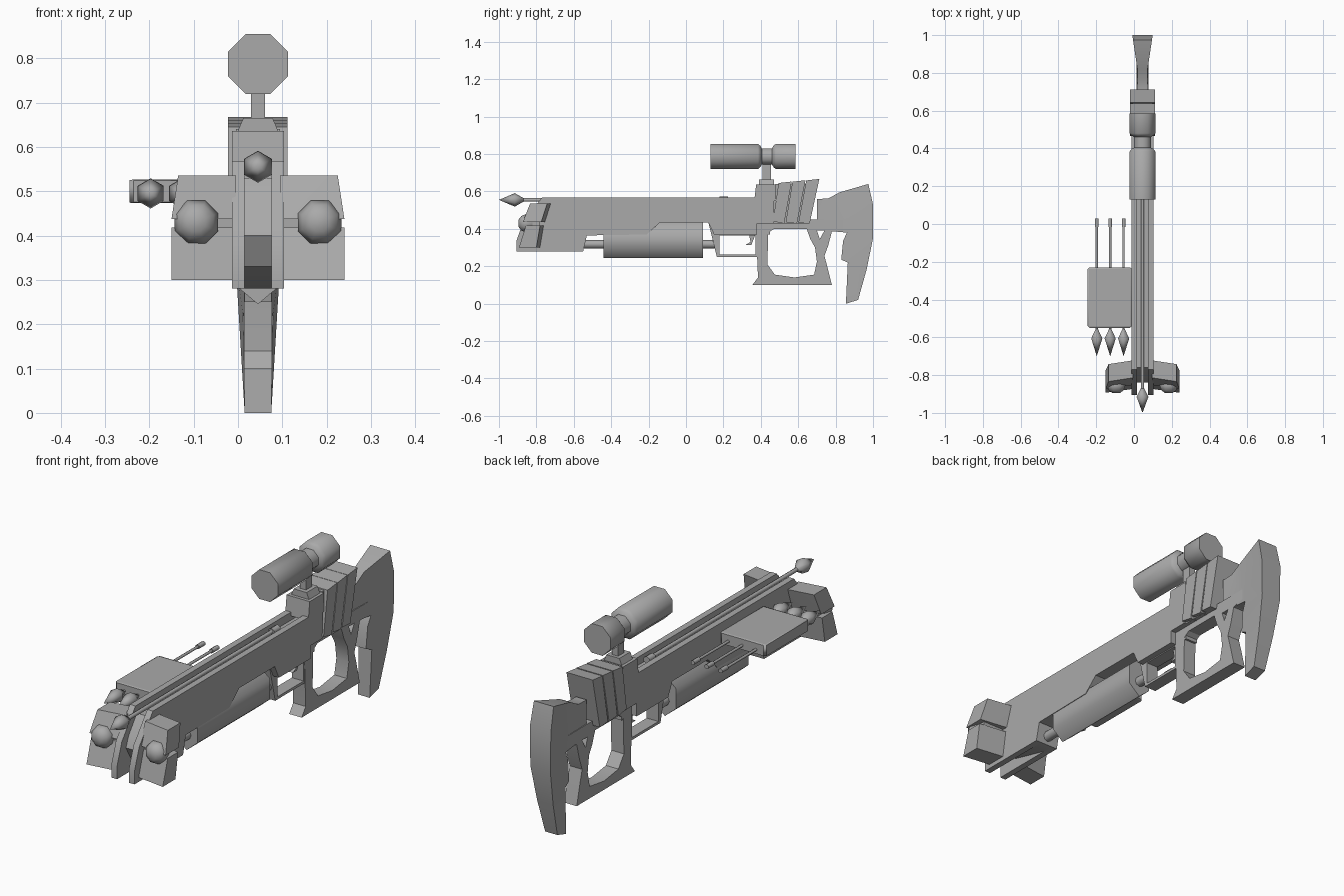
import bpy, bmesh, math
from mathutils import Vector

if "Cube" in bpy.data.objects:
    bpy.data.objects.remove(bpy.data.objects["Cube"], do_unlink=True)

CX = 0.045  # centre plane of the weapon

grey = bpy.data.materials.new("plain grey")
grey.use_nodes = True
grey.diffuse_color = (0.4, 0.4, 0.4, 1)
grey.node_tree.nodes["Principled BSDF"].inputs["Base Color"].default_value = (0.4, 0.4, 0.4, 1)


def finish(name, bm, angle=30):
    bmesh.ops.recalc_face_normals(bm, faces=bm.faces)
    for f in bm.faces:
        f.smooth = True
    for e in bm.edges:
        e.smooth = e.calc_face_angle(0) < math.radians(angle)
    mesh = bpy.data.meshes.new(name)
    bm.to_mesh(mesh)
    bm.free()
    mesh.materials.append(grey)
    ob = bpy.data.objects.new(name, mesh)
    bpy.context.collection.objects.link(ob)
    return ob


def prism(name, loops, x0, x1, half_width=None):
    """Side outline (y, z), optionally with holes, extruded across x."""
    bm = bmesh.new()
    edges = []
    for loop in loops:
        vs = [bm.verts.new((x0, y, z)) for y, z in loop]
        edges += [bm.edges.new((vs[i - 1], vs[i])) for i in range(len(vs))]
    bmesh.ops.triangle_fill(bm, edges=edges, use_beauty=True, use_dissolve=False)
    ext = bmesh.ops.extrude_face_region(bm, geom=bm.faces[:])
    for v in ext["geom"]:
        if isinstance(v, bmesh.types.BMVert):
            v.co.x = x1
    if half_width:
        for v in bm.verts:
            side = 1 if v.co.x > CX else -1
            v.co.x = CX + side * half_width(v.co.y, v.co.z)
    return finish(name, bm)


def centred(name, loops, half, half_width=None):
    return prism(name, loops, CX - half, CX + half, half_width)


def hull(name, points):
    bm = bmesh.new()
    for p in points:
        bm.verts.new(p)
    bmesh.ops.convex_hull(bm, input=bm.verts)
    return finish(name, bm)


def box(name, x, y, z):
    return hull(name, [(a, b, c) for a in x for b in y for c in z])


def lathe(name, x, z, rings, sides=8, turn=0.0, flat=1.0, angle=65):
    """Rings of (y, radius) swept round an axis along y."""
    bm = bmesh.new()
    rows = []
    for y, r in rings:
        rows.append([])
        for i in range(sides):
            a = 2 * math.pi * (i + turn) / sides
            rows[-1].append(bm.verts.new((x + r * flat * math.sin(a), y, z + r * math.cos(a))))
    for a, b in zip(rows, rows[1:]):
        for i in range(sides):
            bm.faces.new((a[i - 1], a[i], b[i], b[i - 1]))
    bm.faces.new(rows[0])
    bm.faces.new(rows[-1])
    bmesh.ops.remove_doubles(bm, verts=bm.verts, dist=0.0003)
    return finish(name, bm, angle)


# Body: two side plates with a recessed channel between them
plate = [(-.77, .567), (-.87, .44), (-.905, .34), (-.905, .28), (-.55, .28), (-.53, .365),
         (-.21, .37), (-.14, .433), (.12, .433), (.15, .37), (.38, .37), (.38, .43),
         (.47, .43), (.47, .567)]
for side, name in ((-1, "right_body_plate"), (1, "left_body_plate")):
    prism(name, [plate], CX + side * .03, CX + side * .059)
core = [(-.76, .53), (-.82, .45), (-.84, .40), (-.80, .33), (-.6, .28), (-.55, .28),
        (-.53, .365), (-.21, .37), (-.14, .433), (.12, .433), (.15, .37), (.45, .37), (.45, .53)]
centred("channel_core", [core], .031)
centred("rear_block", [[(.365, .55), (.375, .636), (.48, .636), (.48, .55)]], .059)

# Bow limbs, each an upper and a lower swept block, with a round knob in front
for s, label in ((-1, "right"), (1, "left")):
    for part, rows in (("upper", ((.535, .18, -.834, -.722), (.437, .195, -.872, -.754))),
                       ("lower", ((.418, .195, -.856, -.76), (.30, .195, -.893, -.78)))):
        pts = []
        for z, reach, front, back in rows:
            pts += [(CX + s * reach, front, z), (CX + s * reach, back - .02, z),
                    (CX + s * .05, front + .02, z), (CX + s * .05, back, z)]
        hull(f"{label}_{part}_limb", pts)
    box(f"{label}_limb_joint", (CX + s * .05, CX + s * .17), (-.83, -.78), (.41, .445))
    lathe(f"{label}_limb_knob", CX + s * .139, .43,
          [(-.895, .022), (-.88, .042), (-.855, .053), (-.82, .04)], turn=.5, angle=50)


# Bolts: the loaded one and three spares
def bolt(name, x, z, tip, head_len, head_r, shaft_r, tail):
    lathe(name + "_head", x, z, [(tip, 0), (tip + head_len * .65, head_r),
                                 (tip + head_len, shaft_r)], sides=6)
    lathe(name + "_shaft", x, z, [(tip + head_len, shaft_r), (tail, shaft_r)], sides=6)
    lathe(name + "_nock", x, z, [(tail - .045, shaft_r * 1.7), (tail, shaft_r * 1.7)], sides=6)


bolt("loaded_bolt", CX, .555, -1, .13, .036, .01, .225)
for i in range(3):
    bolt(f"spare_bolt_{i + 1}", -.197 + i * .071, .495, -.70, .145, .034, .0065, .03)

# Spare bolt case on the right side
case = box("bolt_case", (-.245, -.012), (-.55, -.23), (.473, .526))
bev = case.modifiers.new("bevel", "BEVEL")
bev.width, bev.segments = .008, 1

# Tube under the body
lathe("under_tube", CX, .34, [(-.44, .095), (.09, .095)], sides=6, flat=.68)
lathe("tube_rod", CX, .318, [(-.56, .023), (.16, .023)])

# Trigger group
centred("trigger_guard", [[(.12, .433), (.165, .25), (.385, .25), (.385, .433)],
                          [(.18, .365), (.18, .262), (.372, .262), (.372, .365)]], .03)
centred("trigger", [[(.335, .38), (.345, .33), (.32, .315), (.35, .315), (.375, .38)]], .012)

# Grip frame with a hand opening
grip = [(.36, .45), (.375, .38), (.385, .14), (.355, .10), (.78, .10), (.755, .2),
        (.74, .255), (.76, .31), (.78, .385), (.84, .40), (.84, .45)]
hand_hole = [(.44, .38), (.435, .21), (.475, .155), (.58, .14), (.685, .155), (.70, .225),
             (.69, .30), (.665, .345), (.645, .40), (.47, .40)]
small_hole = [(.70, .39), (.74, .39), (.715, .345)]
centred("grip_frame", [grip, hand_hole, small_hole], .032)


# Shoulder stock, widening to the rear and narrowing downwards
def stock_width(y, z):
    t = min(max((y - .82) / .18, 0), 1)
    return min(.027 + .027 * t, .03 + .06 * z)


stock = [(.70, .56), (.76, .562), (.82, .595), (.975, .64), (1.0, .53), (1.0, .35), (.965, .18),
         (.92, .02), (.855, 0), (.865, .22), (.83, .235), (.84, .335), (.86, .38), (.70, .395)]
centred("shoulder_stock", [stock], .03, stock_width)

# Slanted wraps round the receiver
centred("receiver_core", [[(.45, .43), (.66, .43), (.705, .64), (.48, .64)]], .05)
for i in range(3):
    low, top, z = .465 + i * .068, .495 + i * .074, .645 + i * .007
    centred(f"receiver_wrap_{i + 1}", [[(low, .44 - i * .004), (low + .06, .428), (top + .07, z + .008),
                                       (top, z)]], .067)

# Scope on its mount
hull("scope_mount", [(CX + s * h, y, z) for s in (-1, 1) for h, z in ((.048, .63), (.033, .665))
                     for y in (.39, .47)])
box("scope_post", (CX - .016, CX + .016), (.41, .455), (.66, .76))
r = .0675 / math.cos(math.pi / 8)
lathe("scope", CX, .787, [(.13, r), (.385, r), (.397, r * .85), (.405, r * .65), (.46, r * .65),
                          (.468, r * .85), (.48, r), (.585, r)], turn=.5, angle=50)
